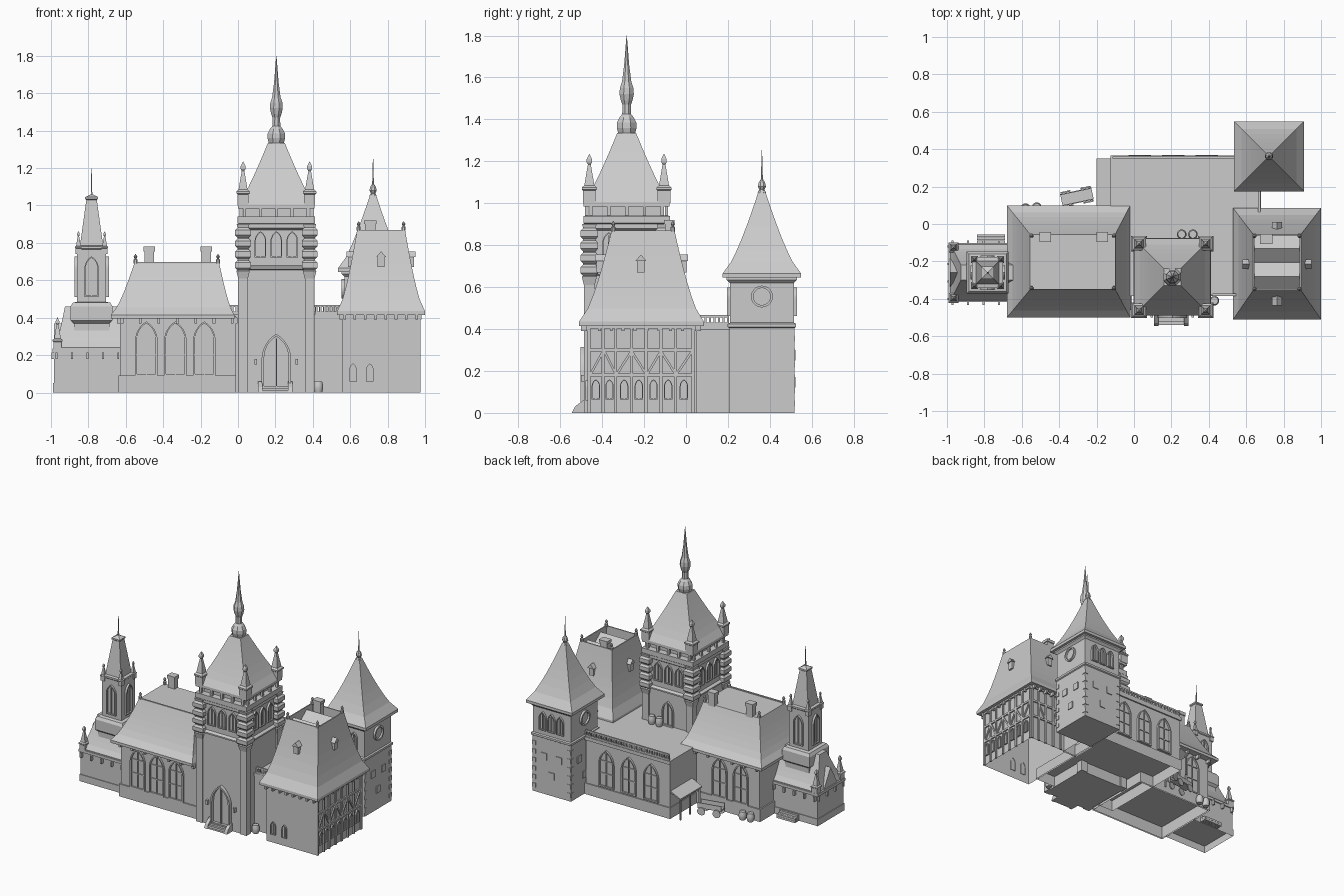
import bpy, bmesh
from math import pi, sin, cos, radians
from mathutils import Vector, Matrix

if "Cube" in bpy.data.objects:
    bpy.data.objects.remove(bpy.data.objects["Cube"])

F, R, B, L = 0, pi / 2, pi, -pi / 2      # wall facings


def mesh(name, verts, faces, smooth=False):
    me = bpy.data.meshes.new(name)
    me.from_pydata([tuple(v) for v in verts], [], faces)
    bm = bmesh.new()
    bm.from_mesh(me)
    bmesh.ops.recalc_face_normals(bm, faces=bm.faces)
    bm.to_mesh(me)
    bm.free()
    o = bpy.data.objects.new(name, me)
    bpy.context.collection.objects.link(o)
    if smooth:
        me.shade_smooth()
        me.set_sharp_from_angle(angle=radians(40))
    return o


def rings(name, loops, bottom=True, top=True, smooth=False):
    n = len(loops[0])
    fs = [(k * n + i, k * n + (i + 1) % n, (k + 1) * n + (i + 1) % n, (k + 1) * n + i)
          for k in range(len(loops) - 1) for i in range(n)]
    if bottom:
        fs.append(tuple(range(n))[::-1])
    if top:
        fs.append(tuple(range((len(loops) - 1) * n, len(loops) * n)))
    return mesh(name, [v for l in loops for v in l], fs, smooth)


def rect(x0, x1, y0, y1, z):
    return [(x0, y0, z), (x1, y0, z), (x1, y1, z), (x0, y1, z)]


def box(name, x0, x1, y0, y1, z0, z1, hollow=False):
    return rings(name, [rect(x0, x1, y0, y1, z0), rect(x0, x1, y0, y1, z1)], not hollow)


def square(name, cx, cy, prof):          # square section, prof = (half width, z)
    return rings(name, [rect(cx - h, cx + h, cy - h, cy + h, z) for h, z in prof])


def lathe(name, cx, cy, prof, n=12):
    return rings(name, [[(cx + r * cos(2 * pi * (i + .5) / n), cy + r * sin(2 * pi * (i + .5) / n), z)
                         for i in range(n)] for r, z in prof], smooth=n > 8)


def hip_levels(base, top, z0, z1, p, n=7):   # concave flared hip roof
    out = [rect(*base, z0 - .02)]
    for k in range(n + 1):
        t = k / n
        out.append(rect(*[a + (b - a) * t ** p for a, b in zip(base, top)], z0 + (z1 - z0) * t))
    return out


def beam(name, p, q, t=.014):
    p, q = Vector(p), Vector(q)
    m = Matrix.Translation((p + q) / 2) @ (q - p).to_track_quat('Z', 'Y').to_matrix().to_4x4()
    h, l = t / 2, (q - p).length / 2
    o = box(name, -h, h, -h, h, -l, l)
    o.matrix_world = m
    return o


def arch(w, h, y, z=0, n=6):             # pointed arch outline
    a = .866 * w
    arc = [(-w / 2 + w * cos(pi / 3 * i / n), z + h - a + w * sin(pi / 3 * i / n)) for i in range(n + 1)]
    pts = [(w / 2, z)] + arc + [(-x, s) for x, s in arc[-2::-1]] + [(-w / 2, z)]
    return [(x, y, s) for x, s in pts]


def window(name, loc, rot, w, h, f=.01, d=.014, bars=1):
    M = Matrix.Translation(loc) @ Matrix.Rotation(rot, 4, 'Z')
    big = lambda y: arch(w + 2 * f, h + 2 * f, y, -f)
    o = rings(name + "_frame", [big(.004), big(-d), arch(w, h, -d), arch(w, h, -.002)], False)
    o.matrix_world = M
    if bars:
        box(name + "_mullion", -.003, .003, -d * .7, 0, 0, h - .01).matrix_world = M
    for k in range(1, bars):
        z = (h - .7 * w) * k / (bars - 1)
        box(name + "_crossbar", -w / 2, w / 2, -d * .6, 0, z - .003, z + .003).matrix_world = M


def round_window(name, loc, rot, r):
    circ = lambda q, y: [(q * cos(2 * pi * i / 20), y, q * sin(2 * pi * i / 20)) for i in range(20)]
    o = rings(name, [circ(r, .004), circ(r, -.015), circ(r * .78, -.015), circ(r * .78, -.002)], False)
    o.matrix_world = Matrix.Translation(loc) @ Matrix.Rotation(rot, 4, 'Z')


def finial(name, x, y, z, s=1):
    lathe(name, x, y, [(.012 * s, z), (.012 * s, z + .02 * s), (.005 * s, z + .025 * s), (.011 * s, z + .036 * s),
                       (.002 * s, z + .05 * s)], 8)


def pinnacle(name, x, y, z, s=1):
    square(name, x, y, [(h * s, z + k * s) for h, k in
           ((.03, 0), (.03, .06), (.036, .065), (.036, .075), (.024, .085), (.007, .185), (.013, .195),
            (.013, .21), (.008, .22), (.001, .235))])


def barrel(x, y, z=0, s=1):
    lathe("barrel", x, y, [(.02 * s, z), (.026 * s, z + .02 * s), (.026 * s, z + .04 * s), (.02 * s, z + .06 * s)])


def band(name, x0, x1, y0, y1, z0, z1, g):
    box(name, x0 - g, x1 + g, y0 - g, y1 + g, z0, z1)


def brackets(x0, x1, y0, y1, z0, z1, nx, ny, s=.014):   # eave brackets round a block
    for i in range(nx):
        x = x0 + (x1 - x0) * i / (nx - 1)
        for y in (y0 - .015, y1 + .015):
            box("eave_bracket", x - s / 2, x + s / 2, y - .017, y + .017, z0, z1)
    for i in range(ny):
        y = y0 + (y1 - y0) * i / (ny - 1)
        for x in (x0 - .012, x1 + .012):
            box("eave_bracket", x - .014, x + .014, y - s / 2, y + s / 2, z0, z1)


def balustrade(x0, y0, x1, y1, z=.42):
    for h in (.006, .042):
        beam("terrace_rail", (x0, y0, z + h), (x1, y1, z + h), .012)
    n = int(max(abs(x1 - x0), abs(y1 - y0)) / .02)
    for i in range(n + 1):
        x, y = x0 + (x1 - x0) * i / n, y0 + (y1 - y0) * i / n
        box("baluster", x - .005, x + .005, y - .005, y + .005, z, z + .04)


# Main hall with flared hip roof
box("hall_walls", -.63, -.01, -.45, .05, 0, .41, True)
box("hall_plinth", -.64, -.01, -.46, .06, 0, .09, True)
rings("hall_roof", hip_levels((-.68, -.02, -.5, .1), (-.555, -.1, -.35, -.055), .415, .69, .72))
brackets(-.62, -.03, -.45, .05, .37, .4, 7, 6)
for x in (-.49, -.335, -.18):
    window("hall_window", (x, -.45, .1), F, .1, .27, bars=3)
for x in (-.48, -.31):
    window("hall_back_window", (x, .05, .1), B, .1, .27, bars=3)
for x in (-.475, -.17):
    box("hall_chimney", x - .026, x + .026, -.09, -.05, .6, .77)
    box("hall_chimney_cap", x - .031, x + .031, -.096, -.044, .755, .78)
for x in (-.548, -.107):
    for y in (-.343, -.062):
        finial("hall_finial", x, y, .69)
beam("hall_ridge_rail", (-.55, -.345, .692), (-.105, -.345, .692), .01)

# Low annex and bell turret on the left
box("annex_walls", -.985, -.63, -.41, -.11, 0, .22, True)
box("annex_plinth", -.99, -.63, -.415, -.105, 0, .05, True)
band("annex_cornice", -.985, -.63, -.41, -.11, .215, .235, .008)
rings("annex_roof", hip_levels((-.98, -.6, -.41, -.11), (-.925, -.6, -.3, -.22), .24, .46, .8))
for y in (-.395, -.125):
    pinnacle("annex_pinnacle", -.965, y, .225, .75)
mesh("annex_gable", [(-.985, -.34, .23), (-.985, -.18, .23), (-.985, -.26, .37), (-.93, -.34, .23), (-.93, -.18, .23),
     (-.93, -.26, .37)], [(0, 1, 2), (3, 5, 4), (0, 2, 5, 3), (1, 4, 5, 2)])
brackets(-.97, -.64, -.4, -.12, .18, .215, 5, 4, .01)
tx, ty = -.783, -.26
square("bell_turret", tx, ty, [(.095, .3), (.095, .37), (.112, .385), (.112, .46), (.1, .48), (.078, .485), (.078, .765),
       (.083, .77), (.083, .782), (.062, .785), (.028, 1.03), (.034, 1.035), (.034, 1.045), (.004, 1.06), (.001, 1.2)])
for i in range(4):
    a = i * pi / 2
    window("bell_opening", (tx + .078 * sin(a), ty - .078 * cos(a), .52), a, .06, .2, .008)
    pinnacle("bell_pinnacle", tx + .07 * (1, 1, -1, -1)[i], ty + .07 * (1, -1, -1, 1)[i], .74, .52)

# Main tower
cx, cy = .205, -.283
square("tower_body", cx, cy, [(.195, 0), (.195, .655), (.204, .66), (.204, .67), (.185, .68), (.185, .87), (.2, .88),
       (.2, .9), (.207, .905), (.207, .94), (.165, .942), (.165, 1)])
for sx in (-1, 1):
    for sy in (-1, 1):
        x, y = cx + sx * .178, cy + sy * .178
        square("tower_pilaster", x, y, [(.026, 0), (.026, .65)])
        prof = [(.026, .61), (.036, .65)]
        for k in range(4):
            z = .655 + .058 * k
            prof += [(.03, z), (.042, z + .012), (.042, z + .04), (.03, z + .052)]
        square("tower_corner_turret", x, y, prof + [(.034, .9)])
        pinnacle("tower_pinnacle", x, y, 1, 1)
for i in range(4):
    a = i * pi / 2
    ux, uy = cos(a), sin(a)
    for k in (-.085, 0, .085):
        window("tower_belfry_window", (cx + .185 * uy + k * ux, cy - .185 * ux + k * uy, .73), a, .048, .125, .007)
    for k in range(-2, 3):
        x, y = cx + .19 * uy + k * .085 * ux, cy - .19 * ux + k * .085 * uy
        square("gallery_post", x, y, [(.008, .935), (.008, 1)])
rings("tower_roof", hip_levels((0, .41, -.488, -.078), (cx - .045, cx + .045, cy - .045, cy + .045), 1.005, 1.335, .84))
lathe("tower_spire", cx, cy, [(.05, 1.32), (.044, 1.335), (.051, 1.36), (.05, 1.385), (.036, 1.41), (.023, 1.425),
      (.022, 1.47), (.03, 1.49), (.037, 1.52), (.035, 1.55), (.024, 1.58), (.013, 1.66), (.001, 1.8)], 8)
window("tower_door", (cx, cy - .195, .03), F, .13, .27, .014, .025, 1)
for x in (.095, .315):
    box("door_lantern", x - .007, x + .007, -.5, -.475, .15, .18)
for k in range(3):
    box("door_step", .12, .29, -.54 + .02 * k, -.46, .012 * k, .012 * k + .012)
for x in (.12, .28):
    rings("step_wall", [rect(x - .012, x + .012, -.545, -.47, 0), rect(x - .012, x + .012, -.53, -.47, .03),
                        rect(x - .012, x + .012, -.49, -.47, .06)])
window("terrace_door", (cx, cy + .195, .43), B, .07, .16, .01)

# Flat terrace block behind and between
box("terrace_block", -.12, .56, -.38, .355, 0, .415, True)
box("terrace_link", .55, .67, .03, .21, 0, .415, True)
box("terrace_cornice", -.125, .565, -.385, .365, .395, .42)
box("terrace_link_cornice", .55, .68, .03, .21, .395, .42)
box("terrace_plinth", -.125, .57, -.38, .363, 0, .08, True)
balustrade(-.11, .355, .56, .355)
balustrade(.42, -.378, .55, -.378)
balustrade(.67, .05, .67, .2)
for x in (.03, .21, .39):
    window("terrace_window", (x, .355, .1), B, .1, .25, bars=3)

# Half-timbered house with open-topped mansard roof
x0, x1, y0, y1 = .56, .965, -.47, .04
box("house_walls", x0, x1, y0, y1, 0, .42, True)
lv = hip_levels((.53, 1, -.51, .085), (.637, .893, -.355, -.055), .435, .87, .68)
lv += [rect(.645, .885, -.347, -.063, .87), rect(.645, .885, -.347, -.063, .77)]
rings("house_roof", lv)
ys = [-.347, -.28, -.205, -.13, -.063]
mesh("house_valley_roof", [(x, y, .79 + .06 * (i % 2)) for i, y in enumerate(ys) for x in (.645, .885)],
     [(2 * i, 2 * i + 1, 2 * i + 3, 2 * i + 2) for i in range(4)])
brackets(.57, .955, y0, y1, .39, .42, 8, 10)
for x in (.645, .885):
    for y in (-.347, -.063):
        finial("house_finial", x, y, .865, 1)
box("house_chimney", .68, .735, -.1, -.06, .75, .91)
box("house_chimney_cap", .674, .741, -.106, -.054, .9, .92)
for (x, y, a) in ((.765, -.415, F), (.765, -.01, B), (.6, -.215, L), (.93, -.215, R)):
    M = Matrix.Translation((x, y, .67)) @ Matrix.Rotation(a, 4, 'Z')
    box("dormer", -.018, .018, -.012, .07, 0, .06).matrix_world = M
    mesh("dormer_roof", [(s, y, z) for y in (-.02, .08) for s, z in ((-.026, .055), (.026, .055), (0, .085))],
         [(0, 1, 2), (3, 5, 4), (0, 2, 5, 3), (1, 4, 5, 2), (0, 3, 4, 1)]).matrix_world = M
# timber framing on the right and back walls
X = x1 + .003
for y in (-.463, -.395, -.335, -.26, -.19, -.12, -.05, .033):
    beam("timber_post", (X, y, 0), (X, y, .42))
for z in (.18, .3, .41):
    beam("timber_rail", (X, y0, z), (X, y1, z))
for a, b in ((-.455, -.395), (-.335, -.39), (-.33, -.26), (-.19, -.26), (-.185, -.12), (-.05, -.12), (-.045, .03)):
    beam("timber_brace", (X, a, .185), (X, b, .295), .011)
for y in (-.43, -.365, -.295, -.225, -.155, -.085, -.01):
    window("house_side_window", (x1, y, .07), R, .03, .085, .005, .01)
for x in (.7, .77, .84, .9, .958):
    beam("timber_post", (x, y1 + .003, 0), (x, y1 + .003, .42))
for z in (.18, .3, .41):
    beam("timber_rail", (.68, y1 + .003, z), (x1, y1 + .003, z))
for x in (.77, .9):
    beam("timber_brace", (x - .06, y1 + .003, .185), (x, y1 + .003, .295), .011)
for x in (.615, .705):
    window("house_front_window", (x, y0, .065), F, .03, .085, .005, .01)

# Rear square tower
rx, ry = .722, .362
square("rear_tower", rx, ry, [(.155, 0), (.155, .405), (.163, .41), (.163, .425), (.153, .43), (.153, .62), (.168, .635),
                              (.168, .65)])
h = .187
rings("rear_tower_roof", hip_levels((rx - h, rx + h, ry - h, ry + h), (rx - .015, rx + .015, ry - .015, ry + .015),
                                    .665, 1.06, .74))
lathe("rear_tower_spike", rx, ry, [(.022, 1.05), (.013, 1.065), (.021, 1.08), (.016, 1.1), (.005, 1.115), (.004, 1.15),
                                   (.001, 1.255)], 8)
for a in (L, R):
    round_window("rear_round_window", (rx + .153 * sin(a), ry, .555), a, .052)
for a in (F, B):
    for k in (-.07, 0, .07):
        window("rear_tower_window", (rx + k, ry - .153 * cos(a), .47), a, .042, .12, .007)
for a in (R, B, L):
    ux, uy = cos(a), sin(a)
    M = Matrix.Translation((rx + .155 * uy, ry - .155 * ux, 0)) @ Matrix.Rotation(a, 4, 'Z')
    for u, z in ((-.06, .25), (.06, .25), (0, .12)):
        box("wall_slot_frame", -.022 + u, .022 + u, -.006, .004, z, z + .05).matrix_world = M
    for s in (-1, 1):
        for k in range(6):
            box("corner_stone", s * .142 - .014, s * .142 + .014, -.004, .004, .03 + .062 * k, .06 + .062 * k).matrix_world = M

# Lean-to shelter, cart, logs and barrels
rings("shelter_roof", [[(-.2, .1, .15 + d), (-.115, .1, .19 + d), (-.115, .35, .19 + d), (-.2, .35, .15 + d)]
                       for d in (0, .01)])
for y in (.115, .225, .335):
    beam("shelter_post", (-.19, y, 0), (-.19, y, .155), .011)
M = Matrix.Translation((-.305, .145, 0)) @ Matrix.Rotation(radians(12), 4, 'Z')
box("cart_bed", -.085, .085, -.03, .03, .045, .055).matrix_world = M
for y in (-.03, .03):
    box("cart_side", -.085, .085, y - .003, y + .003, .05, .085).matrix_world = M
    for x in (-.055, .055):
        w = lathe("cart_wheel", 0, 0, [(.028, -.004), (.028, .004)], 12)
        w.matrix_world = M @ Matrix.Translation((x, y * 1.3, .028)) @ Matrix.Rotation(pi / 2, 4, 'X')
for k in range(7):
    beam("log", (-.84, -.095 + .016 * (k % 3), .008 + .015 * (k // 3)), (-.69, -.095 + .016 * (k % 3), .008 + .015 * (k // 3)))
for x, y, z in ((.43, -.41, 0), (.255, -.055, .42), (.315, -.055, .42), (-.52, .09, 0), (-.58, .085, 0)):
    barrel(x, y, z)
